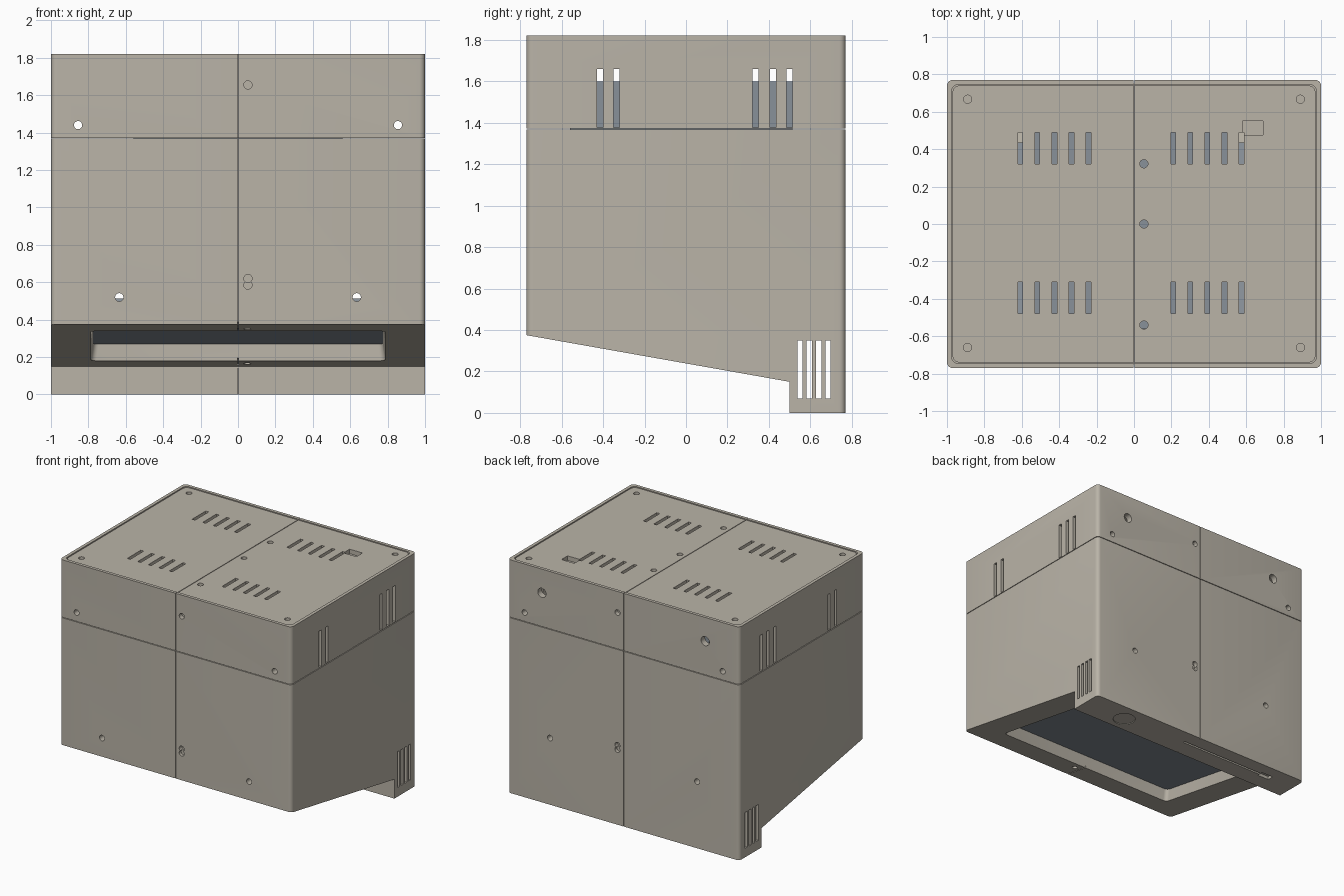
import bpy
import bmesh
import math
from mathutils import Matrix, Vector

default = bpy.data.objects.get("Cube")
if default:
    bpy.data.objects.remove(default, do_unlink=True)


def material(name, rgb):
    mat = bpy.data.materials.new(name)
    mat.use_nodes = True
    mat.diffuse_color = (*rgb, 1)
    mat.node_tree.nodes["Principled BSDF"].inputs["Base Color"].default_value = (*rgb, 1)
    return mat


BEIGE = material("warm beige plastic", (0.49, 0.455, 0.39))
SLATE = material("slate blue screen", (0.25, 0.285, 0.32))


def finish(bm, name, mat, matrix=None):
    if matrix is not None:
        bm.transform(matrix)
    bmesh.ops.recalc_face_normals(bm, faces=bm.faces)
    mesh = bpy.data.meshes.new(name)
    bm.to_mesh(mesh)
    bm.free()
    mesh.materials.append(mat)
    ob = bpy.data.objects.new(name, mesh)
    bpy.context.scene.collection.objects.link(ob)
    return ob


def round_corners(bm, radius, test):
    """Bevel upright edges that pass the test."""
    edges = []
    for e in bm.edges:
        a, b = e.verts[0].co, e.verts[1].co
        if (a - b).xy.length < 1e-5 and test(a):
            edges.append(e)
    bmesh.ops.bevel(bm, geom=edges, offset=radius, segments=5, profile=0.5, affect='EDGES')


def box(lo, hi, name="cutter", radius=0, mat=BEIGE, matrix=None, taper=0):
    lo, hi = Vector(lo), Vector(hi)
    mid, size = (lo + hi) / 2, hi - lo
    bm = bmesh.new()
    bmesh.ops.create_cube(bm, size=1)
    bm.transform(Matrix.Translation(mid) @ Matrix.Diagonal((*size, 1)))
    if radius:
        round_corners(bm, radius, lambda co: True)
    for v in bm.verts:
        if taper and v.co.z > mid.z:
            v.co.x -= math.copysign(taper, v.co.x - mid.x)
            v.co.y -= math.copysign(taper, v.co.y - mid.y)
    return finish(bm, name, mat, matrix)


def prism(profile, half_width, name="cutter", radius=0):
    """Extrude a (y, z) side profile across the width."""
    bm = bmesh.new()
    face = bm.faces.new([bm.verts.new((-half_width, y, z)) for y, z in profile])
    made = bmesh.ops.extrude_face_region(bm, geom=[face])["geom"]
    verts = [g for g in made if isinstance(g, bmesh.types.BMVert)]
    bmesh.ops.translate(bm, verts=verts, vec=(2 * half_width, 0, 0))
    if radius:
        round_corners(bm, radius, lambda co: abs(co.y) > DEPTH - 0.01)
    return finish(bm, name, BEIGE)


def hole(centre, axis, radius=0.022, depth=0.06, matrix=None):
    """Cylinder centred on the surface, reaching depth to each side."""
    bm = bmesh.new()
    bmesh.ops.create_cone(bm, cap_ends=True, segments=20, radius1=radius,
                          radius2=radius, depth=2 * depth)
    turn = Vector((0, 0, 1)).rotation_difference(Vector(axis)).to_matrix().to_4x4()
    bm.transform(Matrix.Translation(centre) @ turn)
    return finish(bm, "cutter", BEIGE, matrix)


def carve(ob, cutters):
    """Subtract all cutters, bake the result and remove the helpers."""
    for c in cutters:
        mod = ob.modifiers.new("cut", 'BOOLEAN')
        mod.operation, mod.solver, mod.object = 'DIFFERENCE', 'EXACT', c
    bpy.context.view_layer.update()
    graph = bpy.context.evaluated_depsgraph_get()
    mesh = bpy.data.meshes.new_from_object(ob.evaluated_get(graph))
    ob.modifiers.clear()
    ob.data = mesh
    for c in cutters:
        bpy.data.objects.remove(c, do_unlink=True)
    bpy.ops.object.select_all(action='DESELECT')
    ob.select_set(True)
    bpy.context.view_layer.objects.active = ob
    bpy.ops.object.shade_smooth_by_angle(angle=math.radians(30))


DEPTH, TOP, SEAM, GAP = 0.77, 1.82, 1.37, 0.0025
SIDES = (-1, 1)
# Local frame of the sloped underside
SLOPE = Matrix.Translation((0, -0.135, 0.2625)) @ Matrix.Rotation(math.atan2(-0.225, 1.27), 4, 'X')


def end_seams():
    """Narrow centre grooves on the front and back."""
    return [box((-GAP, s * 0.785 - 0.03, -1), (GAP, s * 0.785 + 0.03, 3)) for s in SIDES]


# Lower body: hollow shell with sloped underside and rear foot
body = prism([(-DEPTH, 0.375), (0.5, 0.15), (0.5, 0), (DEPTH, 0),
              (DEPTH, SEAM - GAP), (-DEPTH, SEAM - GAP)], 1, "lower_body", 0.03)
cuts = [prism([(-0.72, 0.455), (0.53, 0.235), (0.53, 0.05), (0.72, 0.05),
               (0.72, 1.5), (-0.72, 1.5)], 0.95)]
cuts += end_seams()
# Screen window with tapered rim, underside seam and screw holes
cuts.append(box((-0.79, -0.44, -0.02), (0.79, 0.475, 0.12), radius=0.03, matrix=SLOPE, taper=0.02))
cuts.append(box((-GAP, -0.7, -0.02), (GAP, 0.638, 0.015), matrix=SLOPE))
cuts.append(box((-GAP, 0.48, -0.1), (GAP, 0.513, 0.14)))
cuts += [hole((0.05, y, 0), (0, 0, 1), 0.02, 0.04, SLOPE) for y in (-0.5, 0.56)]
# Foot vents, foot underside slot, notch and round pad
for s in SIDES:
    for y in (0.55, 0.595, 0.64, 0.685):
        cuts.append(box((s - 0.08, y - 0.013, 0.07), (s + 0.08, y + 0.013, 0.35)))
cuts.append(box((-0.68, 0.642, -0.05), (0.06, 0.658, 0.02)))
cuts.append(box((-0.78, 0.625, -0.05), (-0.68, 0.675, 0.025)))
cuts.append(hole((0.62, 0.625, 0), (0, 0, 1), 0.083, 0.006))
# Front and back screw holes
for s in SIDES:
    cuts += [hole((x, s * DEPTH, 0.52), (0, 1, 0)) for x in (-0.635, 0.635)]
    cuts += [hole((0.053, s * DEPTH, z), (0, 1, 0), depth=d) for z, d in ((0.62, 0.035), (0.585, 0.025))]
carve(body, cuts)

# Upper cover: open frame with a ledge for the lid
cover = box((-1, -DEPTH, SEAM + GAP), (1, DEPTH, TOP), "upper_cover", 0.03)
cuts = [box((-0.95, -0.72, 1), (0.95, 0.72, 2)),
        box((-0.975, -0.745, 1.77), (0.975, 0.745, 2.1), radius=0.035)]
cuts += end_seams()
for s in SIDES:
    for y in (-0.415, -0.335, 0.335, 0.42, 0.5):
        cuts.append(box((s - 0.08, y - 0.014, 1.378), (s + 0.08, y + 0.014, 1.66)))
    cuts += [hole((x, s * DEPTH, 1.44), (0, 1, 0)) for x in (-0.855, 0.855)]
    cuts.append(hole((0.053, s * DEPTH, 1.655), (0, 1, 0), depth=0.035))
    cuts.append(hole((s * 0.705, DEPTH, 1.635), (0, 1, 0), 0.036))
carve(cover, cuts)

# Lid: inset top panel with vents, screw holes and a small finger pocket
lid_top = TOP - 0.005
lid = box((-0.97, -0.74, 1.771), (0.97, 0.74, lid_top), "top_lid", 0.035)
cuts = [box((-GAP, -1, lid_top - 0.015), (GAP, 1, 2))]
for start in (-0.608, 0.21):
    for i in range(5):
        x = start + i * 0.091
        for y in (-0.395, 0.405):
            cuts.append(box((x - 0.013, y - 0.084, 1.7), (x + 0.013, y + 0.084, 1.9)))
cuts.append(box((0.579, 0.475, lid_top - 0.035), (0.69, 0.55, 1.9)))
for x in (-0.89, 0.89):
    cuts += [hole((x, y, lid_top), (0, 0, 1), depth=0.025) for y in (-0.66, 0.667)]
cuts += [hole((0.053, y, lid_top), (0, 0, 1)) for y in (-0.54, 0, 0.322)]
carve(lid, cuts)

# Downward-facing screen and the housing behind it
box((-0.82, -0.5, 0.088), (0.82, 0.55, 0.165), "screen_panel", mat=SLATE, matrix=SLOPE)
box((-0.56, -0.56, 0.47), (0.56, 0.515, 1.6), "inner_housing", mat=SLATE)
